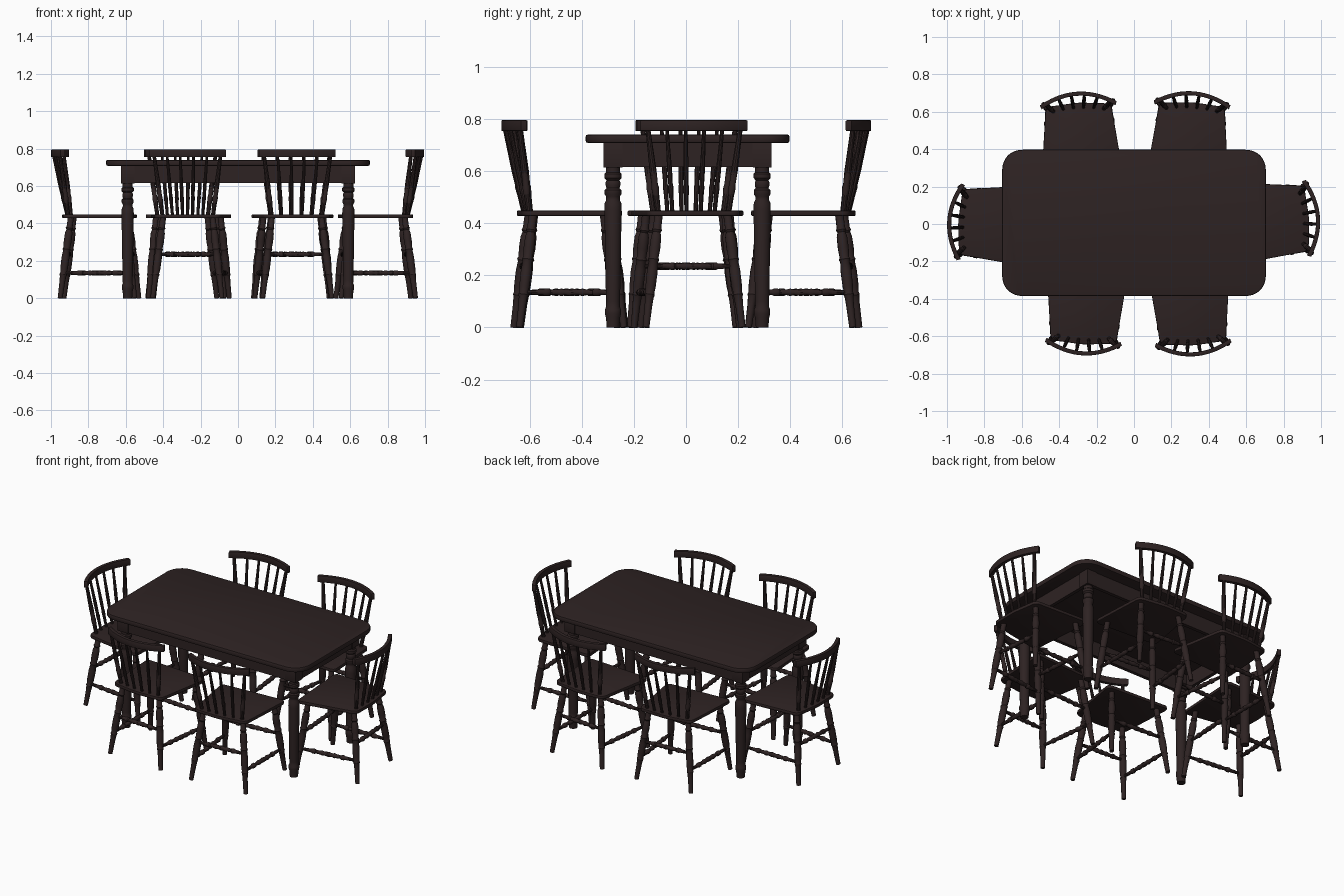
import bpy, bmesh, math
from mathutils import Vector, Matrix

if "Cube" in bpy.data.objects:
    bpy.data.objects.remove(bpy.data.objects["Cube"])

wood = bpy.data.materials.new("dark brown wood")
wood.diffuse_color = (0.027, 0.0165, 0.0165, 1)
wood.use_nodes = True
wood.node_tree.nodes["Principled BSDF"].inputs["Base Color"].default_value = wood.diffuse_color


def finish(bm, name):
    """Turn a bmesh into a mesh with the wood material and smooth shading by angle."""
    bmesh.ops.recalc_face_normals(bm, faces=bm.faces)
    me = bpy.data.meshes.new(name)
    bm.to_mesh(me)
    bm.free()
    me.materials.append(wood)
    for p in me.polygons:
        p.use_smooth = True
    me.set_sharp_from_angle(angle=math.radians(35))
    return me


def place(name, me, matrix=Matrix()):
    ob = bpy.data.objects.new(name, me)
    ob.matrix_world = matrix
    bpy.context.collection.objects.link(ob)


def turned(name, a, b, profile, sides=14):
    """Turned rod from a to b; profile is (fraction along, radius)."""
    a, b = Vector(a), Vector(b)
    rot = (b - a).to_track_quat('Z', 'Y')
    bm = bmesh.new()
    rings = []
    for t, r in profile:
        rings.append([bm.verts.new(a.lerp(b, t) + rot @ Vector(
            (r * math.cos(2 * math.pi * i / sides), r * math.sin(2 * math.pi * i / sides), 0)))
            for i in range(sides)])
    for r0, r1 in zip(rings, rings[1:]):
        for i in range(sides):
            j = (i + 1) % sides
            bm.faces.new((r0[i], r0[j], r1[j], r1[i]))
    bm.faces.new(rings[0])
    bm.faces.new(rings[-1])
    return finish(bm, name)


def slab(name, outline, z0, z1, bevel=0.0):
    """Flat outline extruded from z0 to z1 with softened rims."""
    bm = bmesh.new()
    f = bm.faces.new([bm.verts.new((x, y, z0)) for x, y in outline])
    top = bmesh.ops.extrude_face_region(bm, geom=[f])['geom']
    bmesh.ops.translate(bm, vec=(0, 0, z1 - z0), verts=[v for v in top if isinstance(v, bmesh.types.BMVert)])
    if bevel:
        rim = [e for e in bm.edges if abs(e.verts[0].co.z - e.verts[1].co.z) < 1e-6]
        bmesh.ops.bevel(bm, geom=rim, offset=bevel, segments=2, profile=0.5, affect='EDGES')
    return finish(bm, name)


def rounded(corners, radius, steps=8):
    """Round the corners of a convex polygon with quadratic arcs."""
    pts = []
    n = len(corners)
    for i in range(n):
        p, c, q = (Vector(corners[k % n]) for k in (i - 1, i, i + 1))
        s = c + (p - c).normalized() * radius
        e = c + (q - c).normalized() * radius
        for k in range(steps + 1):
            t = k / steps
            w = 2 * t * (1 - t) * 0.8
            u, v = (1 - t) ** 2, t * t
            pts.append((s * u + c * w + e * v) / (u + v + w))
    return pts


def box(x0, x1, y0, y1):
    return [(x0, y0), (x1, y0), (x1, y1), (x0, y1)]


# ---- Table ----
CY = 0.006
place("table_top", slab("table_top", rounded(box(-0.705, 0.705, CY - 0.391, CY + 0.391), 0.11),
                        0.708, 0.74, 0.008))
LX, LY = 0.59, 0.286
leg_profile = [(0, 0.024), (0.06, 0.027), (0.085, 0.031), (0.11, 0.031), (0.13, 0.026), (0.16, 0.027),
               (0.45, 0.030), (0.72, 0.033), (0.77, 0.032), (0.79, 0.026), (0.81, 0.026), (0.825, 0.032),
               (0.85, 0.032), (0.862, 0.025), (0.88, 0.028), (0.90, 0.028), (0.91, 0.024),
               (0.925, 0.033), (0.95, 0.033), (0.96, 0.027), (1, 0.027)]
table_leg = turned("table_leg", (0, 0, 0), (0, 0, 0.62), leg_profile, 24)
leg_block = slab("leg_block", box(-0.036, 0.036, -0.036, 0.036), 0.613, 0.71, 0.002)
for sx in (-1, 1):
    for sy in (-1, 1):
        m = Matrix.Translation((sx * LX, CY + sy * LY, 0))
        place("table_leg", table_leg, m)
        place("table_leg_block", leg_block, m)
    x = sx * (LX + 0.02)
    place("end_apron", slab("end_apron", box(x - 0.011, x + 0.011, CY - LY, CY + LY), 0.615, 0.71))
    y = CY + sx * (LY + 0.02)
    place("long_apron", slab("long_apron", box(-LX, LX, y - 0.011, y + 0.011), 0.615, 0.71))

# ---- Chair parts, facing +y, seat centred on the origin ----
chair = []

# Seat: tapered, with a gently bowed back edge
seat_outline = rounded([(-0.175, -0.185), (0, -0.2), (0.175, -0.185), (0.218, 0.19), (-0.218, 0.19)], 0.03, 5)
chair.append(("seat", slab("seat", seat_outline, 0.428, 0.449, 0.005)))

# Legs, splayed outwards
feet = {}
chair_leg = [(0, 0.013), (0.2, 0.015), (0.27, 0.017), (0.29, 0.020), (0.31, 0.017), (0.36, 0.020),
             (0.5, 0.021), (0.58, 0.018), (0.6, 0.022), (0.62, 0.018), (0.7, 0.021), (0.8, 0.020),
             (0.84, 0.015), (0.86, 0.020), (0.88, 0.016), (1, 0.016)]
for sx in (-1, 1):
    for end, bottom, top in (("back", (0.185, -0.2), (0.132, -0.145)), ("front", (0.203, 0.2), (0.16, 0.145))):
        a, b = Vector((sx * bottom[0], bottom[1], 0)), Vector((sx * top[0], top[1], 0.435))
        feet[sx, end] = (a, b)
        chair.append((end + "_leg", turned(end + "_leg", a, b, chair_leg)))


def on_leg(sx, end, z):
    a, b = feet[sx, end]
    return a.lerp(b, z / 0.435)


# Stretchers: low ones at the sides, higher ones front and back
rod = [(0, 0.008), (0.12, 0.010), (0.2, 0.011), (0.22, 0.015), (0.26, 0.015), (0.28, 0.010), (0.36, 0.012),
       (0.39, 0.015), (0.43, 0.011)]
rod = rod + [(0.5, 0.015)] + [(1 - t, r) for t, r in reversed(rod)]
for sx in (-1, 1):
    chair.append(("side_stretcher", turned("side_stretcher", on_leg(sx, "back", 0.135),
                                           on_leg(sx, "front", 0.135), rod, 10)))
for end in ("back", "front"):
    chair.append((end + "_stretcher", turned(end + "_stretcher", on_leg(-1, end, 0.235),
                                             on_leg(1, end, 0.235), rod, 10)))


# Curved top rail
def rail_y(x):
    return -0.258 + 0.062 * (x / 0.206) ** 2


xs = [-0.206 + 0.412 * i / 20 for i in range(21)]
rail = [(x, rail_y(x)) for x in xs] + [(x * 0.96, rail_y(x) + 0.022) for x in reversed(xs)]
chair.append(("top_rail", slab("top_rail", rail, 0.754, 0.795, 0.003)))

# Spindles fan out from the seat to the rail; the outer pair is thicker
for i in range(6):
    f = -1 + 2 * i / 5
    k = 1.35 if i in (0, 5) else 1.0
    prof = [(t, r * k) for t, r in [(0, 0.008), (0.2, 0.009), (0.3, 0.011), (0.33, 0.009),
                                    (0.5, 0.010), (0.8, 0.008), (1, 0.007)]]
    tx = 0.178 * f
    chair.append(("back_spindle", turned("back_spindle", (0.135 * f, -0.172 + 0.012 * f * f, 0.44),
                                         (tx, rail_y(tx) + 0.011, 0.765), prof, 10)))

# ---- Six chairs: position and facing direction ----
for x, y, fx, fy in ((-0.26, -0.445, 0.055, 1), (0.305, -0.45, -0.06, 1),
                     (-0.287, 0.45, 0.056, -1), (0.298, 0.452, -0.065, -1),
                     (-0.741, 0.0, 1, -0.057), (0.737, 0.017, -1, -0.07)):
    m = Matrix.Translation((x, y, 0)) @ Matrix.Rotation(math.atan2(fy, fx) - math.pi / 2, 4, 'Z')
    for name, me in chair:
        place("chair_" + name, me, m)
